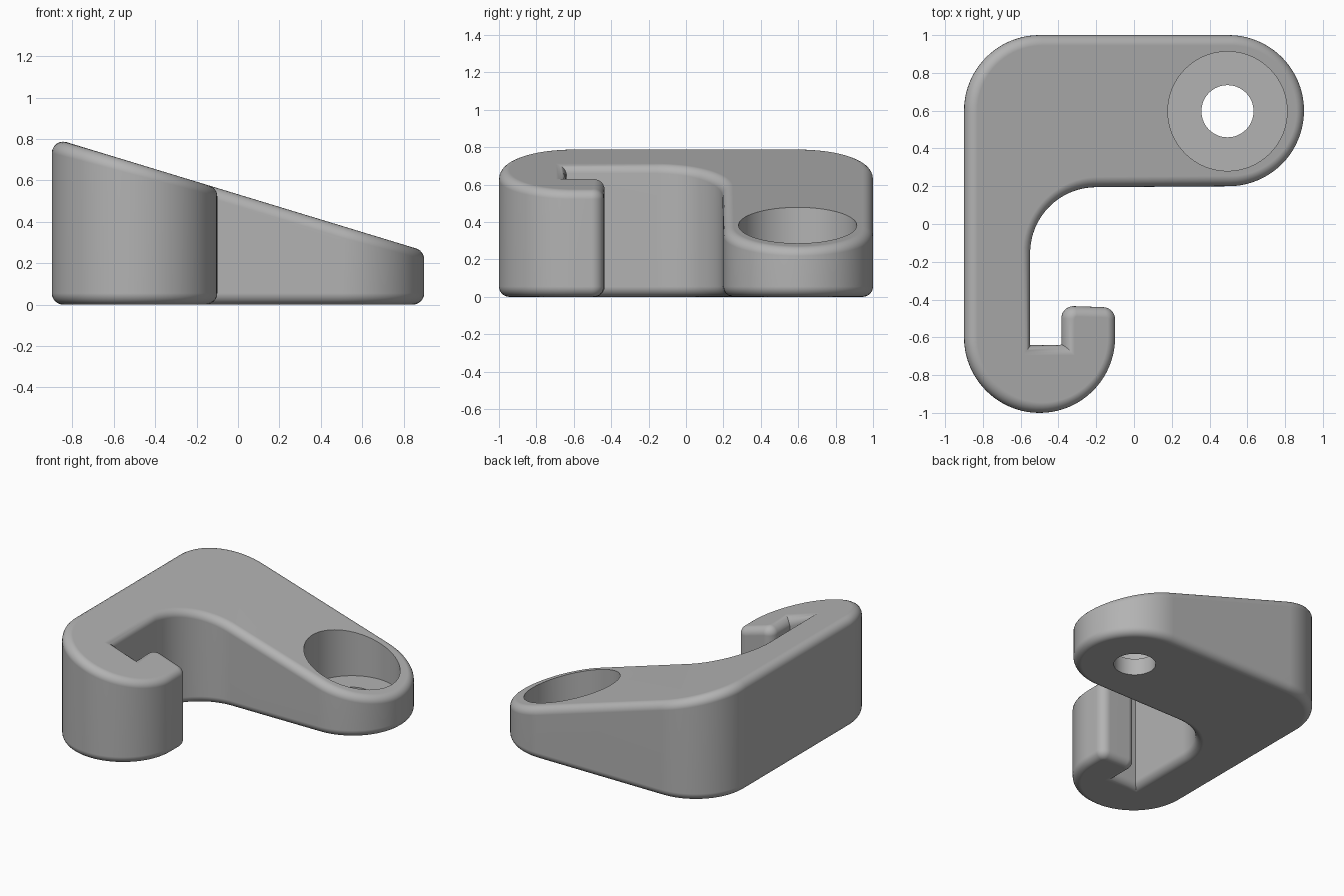
import bpy, bmesh
from math import sin, cos, pi, radians
from mathutils import Vector

cube = bpy.data.objects.get("Cube")
if cube:
    bpy.data.objects.remove(cube)

grey = bpy.data.materials.new("plain_grey")
grey.use_nodes = True
colour = (0.45, 0.45, 0.45, 1)
grey.diffuse_color = colour
grey.node_tree.nodes["Principled BSDF"].inputs["Base Color"].default_value = colour

R = 0.055          # rim fillet radius
STEPS = 6          # fillet segments
SLOPE = 0.304      # fall of the top face along x
TOP = 0.533        # height of the top face at x = 0
up = Vector((SLOPE, 0, 1)).normalized()
down = Vector((0, 0, -1))


def arc(x, y, r, start, end, n):
    return [Vector((x + r * cos(radians(start + (end - start) * i / n)),
                    y + r * sin(radians(start + (end - start) * i / n)), 0))
            for i in range(n + 1)]


# Outline, counter-clockwise
outline = (arc(0.5, 0.6, 0.4, -90, 90, 40)            # screw end
           + arc(-0.5, 0.6, 0.4, 90, 180, 20)         # back corner
           + arc(-0.5, -0.6, 0.4, 180, 360, 40)       # hook bend
           + arc(-0.165, -0.505, 0.065, 0, 90, 8)     # hook tip
           + arc(-0.32, -0.5, 0.065, 90, 180, 8)
           + [Vector((-0.385, -0.64, 0)), Vector((-0.55, -0.64, 0))]  # slot
           + arc(-0.2, -0.155, 0.35, 180, 90, 20))    # inner corner


def inward(i):
    """Mitred inward offset direction at an outline point."""
    p = outline[i]
    a = (p - outline[i - 1]).normalized()
    b = (outline[(i + 1) % len(outline)] - p).normalized()
    na, nb = Vector((-a.y, a.x, 0)), Vector((-b.y, b.x, 0))
    return (na + nb) / (1 + na.dot(nb))


def rim(p, m, normal, t):
    """Point on the rolling-ball fillet, t = 0 on the wall, 1 on the cap."""
    c = p + m * R
    c.z = R if normal.z < 0 else TOP - SLOPE * c.x - R / up.z
    wall = -m
    angle = wall.normalized().angle(normal)
    return c + R * (wall * sin((1 - t) * angle) + normal * sin(t * angle)) / sin(angle)


# Hook body: stacked rings from bottom cap to top cap
layers = [(down, 1 - k / STEPS) for k in range(STEPS + 1)]
layers += [(up, k / STEPS) for k in range(STEPS + 1)]
directions = [inward(i) for i in range(len(outline))]
bm = bmesh.new()
rings = [[bm.verts.new(rim(p, m, normal, t)) for p, m in zip(outline, directions)]
         for normal, t in layers]
for low, high in zip(rings, rings[1:]):
    for i in range(len(low)):
        bm.faces.new((low[i - 1], low[i], high[i], high[i - 1]))
bm.faces.new(rings[0][::-1])
bm.faces.new(rings[-1])
bmesh.ops.recalc_face_normals(bm, faces=bm.faces)
mesh = bpy.data.meshes.new("hook_body")
bm.to_mesh(mesh)
bm.free()
mesh.materials.append(grey)
body = bpy.data.objects.new("hook_body", mesh)
bpy.context.collection.objects.link(body)

# Screw hole and its counterbore
for name, radius, base in (("screw_hole", 0.138, -0.2), ("counterbore", 0.316, 0.12)):
    bpy.ops.mesh.primitive_cylinder_add(vertices=64, radius=radius, depth=1,
                                        location=(0.495, 0.597, base + 0.5))
    cutter = bpy.context.object
    cutter.name = name + "_cutter"
    cutter.hide_render = True
    cutter.data.materials.append(grey)
    bpy.ops.object.select_all(action='DESELECT')
    body.select_set(True)
    bpy.context.view_layer.objects.active = body
    cut = body.modifiers.new(name, 'BOOLEAN')
    cut.operation = 'DIFFERENCE'
    cut.solver = 'EXACT'
    cut.object = cutter
    bpy.ops.object.modifier_apply(modifier=cut.name)
    bpy.data.objects.remove(cutter)

# Smooth fillets with flat caps
bpy.ops.object.shade_smooth_by_angle(angle=radians(30))
weighted = body.modifiers.new("weighted_normals", 'WEIGHTED_NORMAL')
weighted.keep_sharp = True
